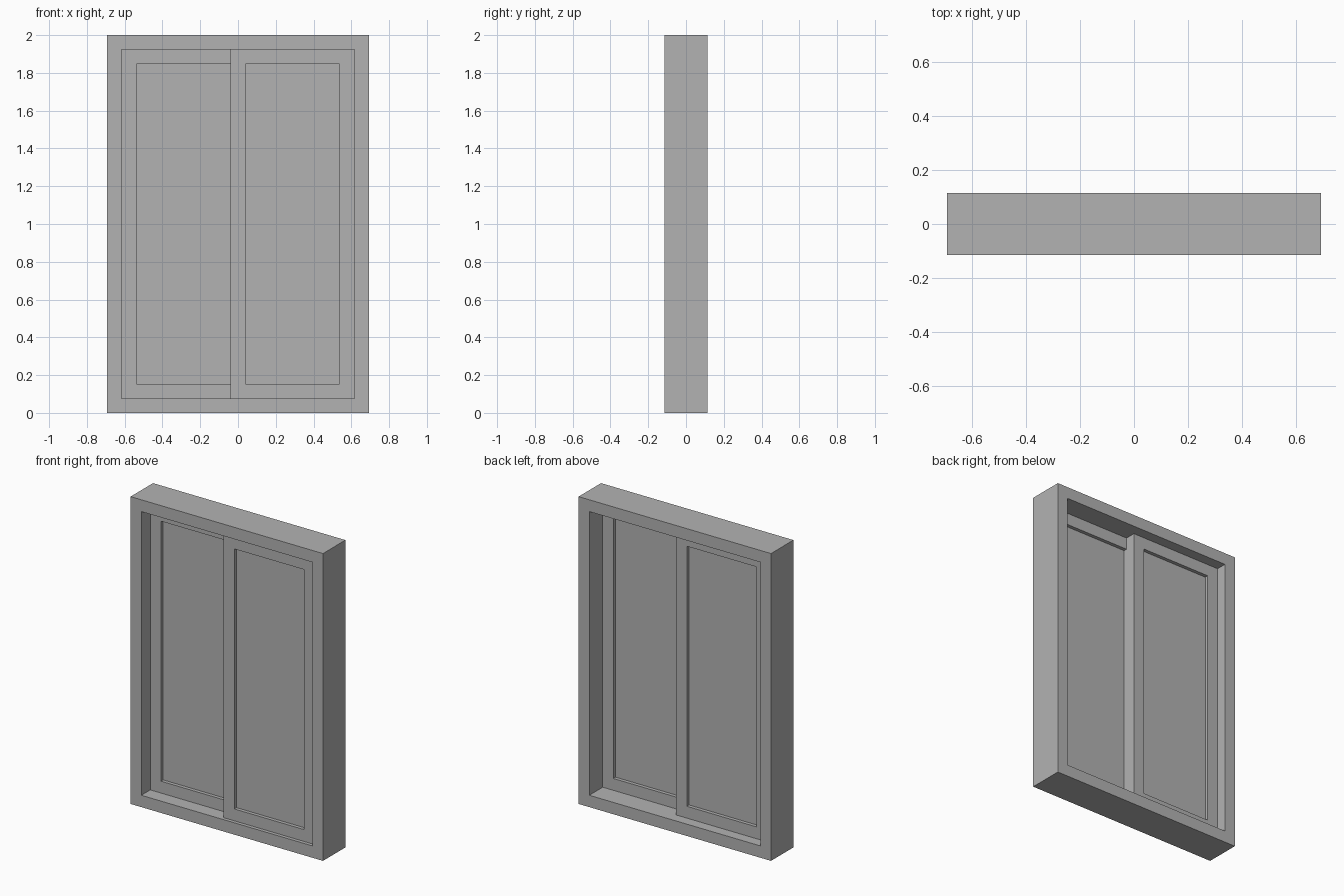
import bpy
import bmesh

cube = bpy.data.objects.get("Cube")
if cube:
    bpy.data.objects.remove(cube, do_unlink=True)

# Overall sizes
WIDTH, HEIGHT, DEPTH = 1.385, 2.0, 0.23
BORDER = 0.077        # width of the frame and sash members
SASH = 0.069          # sash thickness
PANE = 0.023          # pane thickness
FRONT_GAP = 0.023     # front sash set back from the frame face

grey = bpy.data.materials.new("window_grey")
grey.use_nodes = True
colour = (0.45, 0.45, 0.45, 1)
grey.diffuse_color = colour
grey.node_tree.nodes["Principled BSDF"].inputs["Base Color"].default_value = colour


def finish(name, bm):
    bmesh.ops.recalc_face_normals(bm, faces=bm.faces)
    mesh = bpy.data.meshes.new(name)
    bm.to_mesh(mesh)
    bm.free()
    mesh.materials.append(grey)
    obj = bpy.data.objects.new(name, mesh)
    bpy.context.collection.objects.link(obj)
    return obj


def rectangle(x0, x1, z0, z1):
    return [(x0, z0), (x1, z0), (x1, z1), (x0, z1)]


def panel(name, x0, x1, z0, z1, y0, y1):
    """Solid rectangular slab."""
    bm = bmesh.new()
    face = bm.faces.new([bm.verts.new((x, y0, z)) for x, z in rectangle(x0, x1, z0, z1)])
    side = bmesh.ops.extrude_face_region(bm, geom=[face])["geom"]
    moved = [v for v in side if isinstance(v, bmesh.types.BMVert)]
    bmesh.ops.translate(bm, verts=moved, vec=(0, y1 - y0, 0))
    if face.is_valid and len(bm.faces) < 6:
        bm.faces.new([v for v in bm.verts if v not in moved])
    return finish(name, bm)


def ring(name, x0, x1, z0, z1, y0, y1):
    """Rectangular frame with an open middle and mitred corners."""
    bm = bmesh.new()
    outer = rectangle(x0, x1, z0, z1)
    inner = rectangle(x0 + BORDER, x1 - BORDER, z0 + BORDER, z1 - BORDER)
    section = [(outer, y0), (inner, y0), (inner, y1), (outer, y1)]
    loops = [[bm.verts.new((x, y, z)) for x, z in pts] for pts, y in section]
    for a, b in zip(loops, loops[1:] + loops[:1]):
        for i in range(4):
            j = (i + 1) % 4
            bm.faces.new((a[i], a[j], b[j], b[i]))
    return finish(name, bm)


# Outer frame
ring("outer_frame", -WIDTH / 2, WIDTH / 2, 0, HEIGHT, -DEPTH / 2, DEPTH / 2)

# Two sliding sashes, overlapping at the middle, one behind the other
half = BORDER / 2
edge = WIDTH / 2 - BORDER
low, high = BORDER, HEIGHT - BORDER
front_y = -DEPTH / 2 + FRONT_GAP
sashes = [("front", -half, edge, front_y), ("rear", -edge, half, front_y + SASH)]
for name, x0, x1, y in sashes:
    ring(name + "_sash", x0, x1, low, high, y, y + SASH)
    inset = (SASH - PANE) / 2
    panel(name + "_pane", x0 + BORDER, x1 - BORDER, low + BORDER, high - BORDER,
          y + inset, y + inset + PANE)
